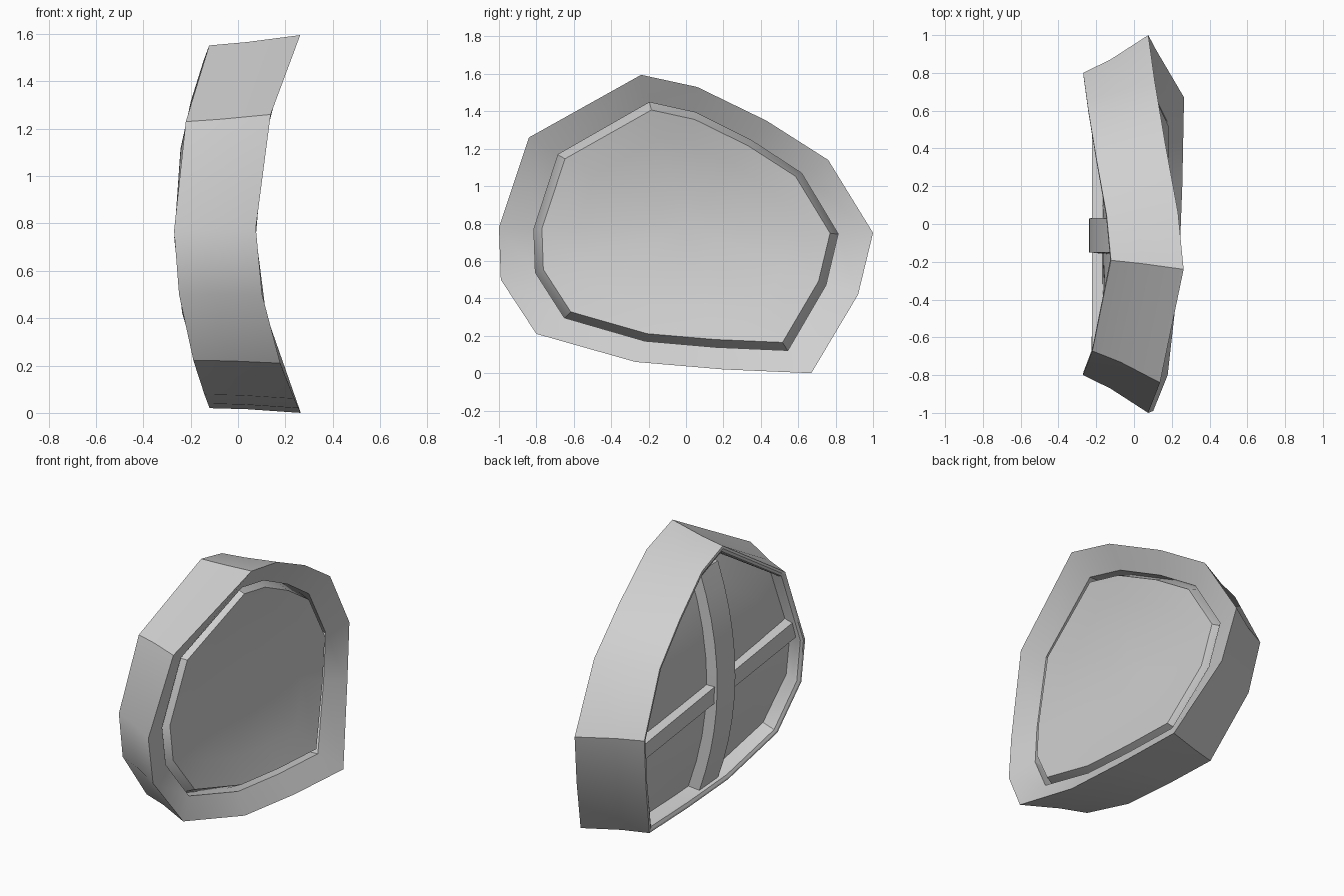
import bpy, bmesh, math

if "Cube" in bpy.data.objects:
    bpy.data.objects.remove(bpy.data.objects["Cube"], do_unlink=True)

grey = bpy.data.materials.new("plain_grey")
grey.use_nodes = True
grey.diffuse_color = (0.63, 0.63, 0.63, 1)
grey.node_tree.nodes["Principled BSDF"].inputs["Base Color"].default_value = (0.63, 0.63, 0.63, 1)

MID = 0.8  # height of the bend axis

# Outline of the frame's wide face as (y, z)
OUTLINE = [(-.24, 1.595), (.06, 1.53), (.43, 1.35), (.76, 1.14), (1, .75), (.92, .42), (.67, 0),
           (.2, .02), (-.27, .06), (-.8, .21), (-.99, .5), (-1, .78), (-.84, 1.26)]


def bend(y, z, t):
    """Place a point on the curved, tapering body; t runs from wide face to narrow face."""
    h = z - MID
    q = (h / 0.8) ** 2
    x = (0.075 + 0.19 * q) * (1 - t) + (-0.27 + 0.15 * q) * t
    return x, y * (1 - 0.2 * t), MID + h * (1 - 0.04 * t) - 0.012 * t


def finish(name, bm):
    bmesh.ops.recalc_face_normals(bm, faces=bm.faces)
    mesh = bpy.data.meshes.new(name)
    bm.to_mesh(mesh)
    bm.free()
    obj = bpy.data.objects.new(name, mesh)
    bpy.context.collection.objects.link(obj)
    mesh.materials.append(grey)
    bpy.ops.object.select_all(action='DESELECT')
    obj.select_set(True)
    bpy.context.view_layer.objects.active = obj
    bpy.ops.object.shade_smooth_by_angle(angle=math.radians(30))


def loft(name, profile, closed=False, capped=False):
    """Join scaled copies of the outline; profile rows are (t, y scale, z scale, z shift)."""
    bm = bmesh.new()
    rings = [[bm.verts.new(bend(y * sy, MID + (z - MID) * sz + dz, t)) for y, z in OUTLINE]
             for t, sy, sz, dz in profile]
    pairs = list(zip(rings, rings[1:]))
    if closed:
        pairs.append((rings[-1], rings[0]))
    n = len(OUTLINE)
    for a, b in pairs:
        for i in range(n):
            j = (i + 1) % n
            bm.faces.new((a[i], a[j], b[j], b[i]))
    if capped:
        for ring, t in ((rings[0], profile[0][0]), (rings[-1], profile[-1][0])):
            hub = bm.verts.new(bend(0, MID, t))
            for i in range(n):
                bm.faces.new((ring[i], ring[(i + 1) % n], hub))
    finish(name, bm)


def bar(name, y0, y1, z0, z1, t0, t1, steps, tilt=0):
    """Curved bar swept upward along the body's bend; tilt lowers it toward +y."""
    bm = bmesh.new()
    rows = []
    for k in range(steps + 1):
        z = z0 + (z1 - z0) * k / steps
        rows.append([bm.verts.new(bend(y, z - tilt * y, t))
                     for y, t in ((y0, t0), (y1, t0), (y1, t1), (y0, t1))])
    for a, b in zip(rows, rows[1:]):
        for i in range(4):
            j = (i + 1) % 4
            bm.faces.new((a[i], a[j], b[j], b[i]))
    bm.faces.new(rows[0])
    bm.faces.new(rows[-1])
    finish(name, bm)


# Frame: groove wall, dished wide face, outer side, rounded narrow rim
DROP = -.012
loft("window_frame", [(.35, .88, .85, DROP), (.1, .83, .835, DROP), (0, 1, 1, 0),
                      (.58, .985, .995, 0), (1, 1, 1, 0), (.995, .98, .98, 0),
                      (.96, .955, .955, 0), (.9, .94, .94, 0), (.7, .925, .925, 0)], closed=True)

# Curved pane, standing proud of the groove with sloping sides
SHRINK = (.25, .5, .75, 1)
loft("window_pane", [(.03, .775 * s, .78 * s, DROP * s) for s in SHRINK] + [(.35, .88, .85, DROP)]
     + [(.7, .93 * s, .93 * s, 0) for s in reversed(SHRINK)], capped=True)

# Crossed glazing bars on the narrow side
bar("vertical_bar", -.183, .037, .06, 1.51, .6, .91, 10)
bar("horizontal_bar", -.93, .93, .68, .79, .6, .87, 1, tilt=.12)
